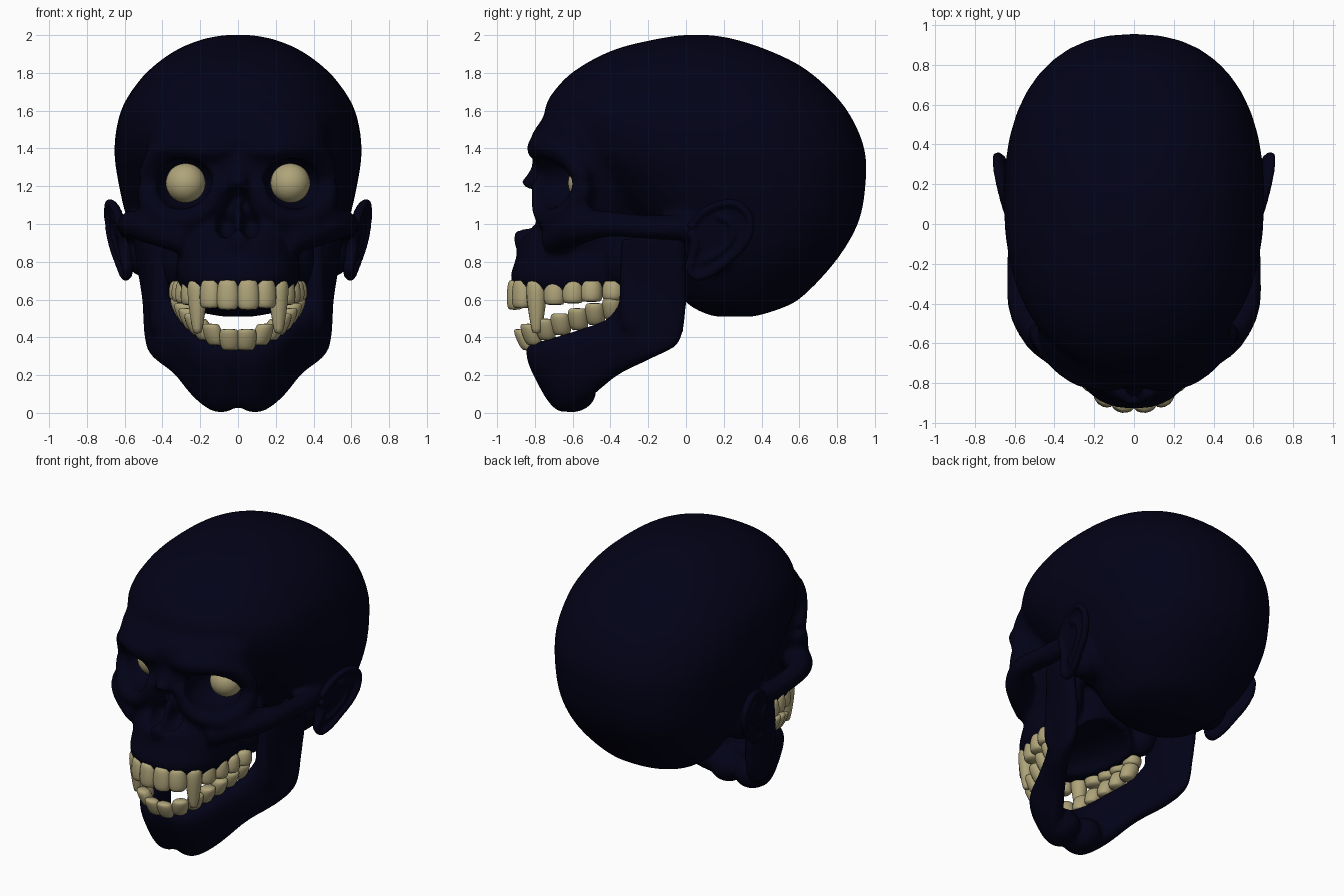
import bpy, bmesh, math
from mathutils import Vector, Matrix

if "Cube" in bpy.data.objects:
    bpy.data.objects.remove(bpy.data.objects["Cube"])


def material(name, col):
    m = bpy.data.materials.new(name)
    m.diffuse_color = (*col, 1)
    m.use_nodes = True
    m.node_tree.nodes["Principled BSDF"].inputs["Base Color"].default_value = m.diffuse_color
    return m


NAVY = material("dark navy bone", (0.0006, 0.0006, 0.0088))
IVORY = material("ivory", (0.43, 0.372, 0.195))


# ---------- helpers ----------
def spline(pts, n):
    """Smooth resampling of tuples of any length."""
    out, k = [], len(pts) - 1
    for i in range(n):
        t = i * k / (n - 1)
        j = min(int(t), k - 1)
        t -= j
        q = [pts[max(0, min(k, j + d))] for d in (-1, 0, 1, 2)]
        out.append(tuple(0.5 * (2 * b + (c - a) * t + (2 * a - 5 * b + 4 * c - d) * t * t
                                + (3 * b - a - 3 * c + d) * t ** 3) for a, b, c, d in zip(*q)))
    return out


def loft(bm, rings):
    vs = [[bm.verts.new(p) for p in r] for r in rings]
    n = len(vs[0])
    for a, b in zip(vs, vs[1:]):
        for i in range(n):
            bm.faces.new((a[i], a[(i + 1) % n], b[(i + 1) % n], b[i]))
    bm.faces.new(vs[0])
    bm.faces.new(vs[-1])


def power(v, e):
    return math.copysign(abs(v) ** (2 / e), v)


def stack(bm, rows, n, e, x=0):
    """Loft of oval slices given as (z, front y, back y, half width)."""
    rings = []
    for z, yf, yb, hw in spline(rows, n):
        rings.append([(x + hw * power(math.sin(a), e), (yf + yb) / 2 - (yb - yf) / 2 * power(math.cos(a), e), z)
                      for a in (math.tau * i / 40 for i in range(40))])
    loft(bm, rings)


def tube(bm, pts, n=20):
    """Tube through (x, y, z, radius) points."""
    p = spline(pts, n)
    rings = []
    for i, q in enumerate(p):
        t = Vector(p[min(i + 1, n - 1)][:3]) - Vector(p[max(i - 1, 0)][:3])
        m = t.to_track_quat('Z', 'Y').to_matrix()
        rings.append([Vector(q[:3]) + m @ Vector((math.cos(a), math.sin(a), 0)) * q[3]
                      for a in (math.tau * k / 12 for k in range(12))])
    loft(bm, rings)


def ball(bm, c, r, rot=0.0):
    m = Matrix.Translation(c) @ Matrix.Rotation(rot, 4, 'Y') @ Matrix.Diagonal((*r, 1))
    bmesh.ops.create_uvsphere(bm, u_segments=24, v_segments=16, radius=1, matrix=m)


def flip(pts, s):
    return [(p[0] * s, *p[1:]) for p in pts]


def make(name, bm, mat, voxel=0, smooth=0, cutter=None):
    bmesh.ops.recalc_face_normals(bm, faces=bm.faces)
    me = bpy.data.meshes.new(name)
    bm.to_mesh(me)
    bm.free()
    ob = bpy.data.objects.new(name, me)
    bpy.context.collection.objects.link(ob)
    if voxel:
        ob.modifiers.new("fuse", 'REMESH').voxel_size = voxel
    if cutter:
        b = ob.modifiers.new("cut", 'BOOLEAN')
        b.operation, b.object, b.solver = 'DIFFERENCE', cutter, 'EXACT'
        ob.modifiers.new("refuse", 'REMESH').voxel_size = voxel
    if smooth:
        s = ob.modifiers.new("soften", 'SMOOTH')
        s.factor, s.iterations = 0.5, smooth
    if ob.modifiers:
        dg = bpy.context.evaluated_depsgraph_get()
        new = bpy.data.meshes.new_from_object(ob.evaluated_get(dg))
        ob.modifiers.clear()
        ob.data = new
    ob.data.materials.clear()
    ob.data.materials.append(mat)
    ob.data.polygons.foreach_set("use_smooth", [True] * len(ob.data.polygons))
    return ob


# ---------- cutter: eye sockets, nose opening and palate ----------
bm = bmesh.new()
for s in (-1, 1):
    ball(bm, (0.285 * s, -0.68, 1.215), (0.165, 0.23, 0.135), 0.2 * s)
    ball(bm, (0.065 * s, -0.82, 0.995), (0.055, 0.16, 0.075))
    ball(bm, (0.042 * s, -0.83, 1.09), (0.035, 0.14, 0.11), -0.25 * s)
ball(bm, (0, -0.40, 0.60), (0.23, 0.40, 0.15))
cutter = make("socket_cutter", bm, NAVY, 0.015)
cutter.hide_render = True

# ---------- skull ----------
bm = bmesh.new()
# braincase
stack(bm, [(0.51, 0.15, 0.36, 0.08), (0.545, 0.06, 0.48, 0.25), (0.61, -0.02, 0.61, 0.36),
           (0.8, -0.12, 0.79, 0.5), (1.0, -0.3, 0.91, 0.58), (1.2, -0.5, 0.95, 0.63),
           (1.4, -0.7, 0.945, 0.655), (1.6, -0.75, 0.855, 0.62), (1.75, -0.66, 0.72, 0.53),
           (1.85, -0.53, 0.585, 0.43), (1.93, -0.36, 0.41, 0.31), (1.98, -0.15, 0.25, 0.18),
           (2.0, -0.02, 0.13, 0.07)], 40, 2.3)
# face core, then upper jaw
stack(bm, [(0.8, -0.84, -0.2, 0.30), (0.95, -0.82, -0.2, 0.34), (1.05, -0.79, -0.2, 0.40),
           (1.2, -0.79, -0.2, 0.45), (1.35, -0.80, -0.2, 0.48), (1.45, -0.825, -0.2, 0.48),
           (1.55, -0.765, -0.2, 0.46), (1.62, -0.72, -0.2, 0.40)], 20, 2.2)
stack(bm, [(0.62, -0.88, -0.2, 0.28), (0.66, -0.905, -0.2, 0.305), (0.72, -0.93, -0.2, 0.325),
           (0.82, -0.90, -0.2, 0.32), (0.92, -0.885, -0.2, 0.29), (0.97, -0.85, -0.2, 0.27)], 16, 2.3)
tube(bm, [(0, -0.80, 0.925, 0.05), (0, -0.86, 0.925, 0.05), (0, -0.91, 0.925, 0.04)])
# nose bridge
tube(bm, [(0, -0.74, 1.40, 0.08), (0, -0.765, 1.29, 0.055), (0, -0.80, 1.23, 0.055), (0, -0.85, 1.19, 0.045)])
for s in (-1, 1):
    # brow ridge and orbit rim
    tube(bm, flip([(0, -0.74, 1.42, 0.07), (0.15, -0.775, 1.40, 0.07), (0.3, -0.735, 1.41, 0.065),
                   (0.42, -0.63, 1.37, 0.06), (0.475, -0.55, 1.24, 0.055), (0.455, -0.58, 1.10, 0.065),
                   (0.37, -0.67, 1.03, 0.065), (0.25, -0.74, 1.03, 0.055), (0.15, -0.77, 1.10, 0.05),
                   (0.11, -0.77, 1.22, 0.05)], s), 50)
    # cheekbone and arch back to the ear
    tube(bm, flip([(0.26, -0.71, 0.91, 0.08), (0.385, -0.63, 0.96, 0.09), (0.485, -0.54, 0.99, 0.09),
                   (0.565, -0.41, 1.0, 0.07), (0.575, -0.22, 0.985, 0.065), (0.56, -0.02, 0.98, 0.07),
                   (0.53, 0.12, 0.98, 0.07)], s), 40)
    # bone around the ear canal, back end of the upper jaw
    ball(bm, (0.50 * s, 0.12, 0.90), (0.12, 0.13, 0.18))
    ball(bm, (0.31 * s, -0.30, 0.83), (0.10, 0.13, 0.19))
make("skull", bm, NAVY, 0.018, 4, cutter)
bpy.data.objects.remove(cutter)

# ---------- lower jaw: slices between a top and a bottom point ----------
half = [(0, -0.82, 0.37, 0, -0.64, 0.03, 0.06), (0.10, -0.81, 0.37, 0.10, -0.62, 0.01, 0.075),
        (0.19, -0.73, 0.39, 0.19, -0.52, 0.07, 0.075), (0.25, -0.57, 0.44, 0.31, -0.36, 0.20, 0.065),
        (0.32, -0.40, 0.51, 0.43, -0.18, 0.29, 0.06), (0.40, -0.33, 0.66, 0.465, -0.04, 0.37, 0.05),
        (0.44, -0.31, 0.84, 0.475, 0.0, 0.55, 0.045), (0.47, -0.27, 0.96, 0.50, 0.0, 0.76, 0.05),
        (0.50, -0.15, 1.0, 0.51, 0.0, 0.93, 0.05)]
path = [(-a[0], a[1], a[2], -a[3], *a[4:]) for a in half[:0:-1]] + half
path = spline(path, 81)
rings = []
for i, q in enumerate(path):
    mid = lambda k: (Vector(k[:3]) + Vector(k[3:6])) / 2
    along = mid(path[min(i + 1, 80)]) - mid(path[max(i - 1, 0)])
    up = (Vector(q[:3]) - Vector(q[3:6])) / 2
    side = along.cross(up).normalized() * q[6]
    rings.append([mid(q) + up * power(math.cos(a), 2.8) + side * power(math.sin(a), 2.4)
                  for a in (math.tau * k / 24 for k in range(24))])
bm = bmesh.new()
loft(bm, rings)
for s in (-1, 1):
    ball(bm, (0.09 * s, -0.605, 0.115), (0.12, 0.13, 0.112))  # chin bumps
    # upright front edge of the branch, right behind the last teeth
    stack(bm, [(0.42, -0.32, -0.1, 0.05), (0.50, -0.35, -0.1, 0.06), (0.7, -0.35, -0.1, 0.055),
               (0.92, -0.34, -0.1, 0.05)], 12, 3, 0.41 * s)
make("lower_jaw", bm, NAVY, 0.016, 3)


# ---------- teeth ----------
def tooth(bm, c, ang, w, d, h, taper, lean):
    """Rounded block, narrowing downward by taper, its top leaning outward."""
    g = bmesh.ops.create_uvsphere(bm, u_segments=16, v_segments=10, radius=1)["verts"]
    rot = Matrix.Rotation(ang, 3, 'Z')
    for v in g:
        x, y, z = v.co
        r = math.hypot(x, y)
        k = (r ** 0.3 / r if r > 1e-4 else 1) * (1 + taper * z)
        v.co = Vector(c) + rot @ Vector((x * k * w, y * k * d - lean * z, z * h))


def arch(name, pts, heights, taper, lean, fang=None):
    """Seven teeth a side; heights give (low, high) at front and back."""
    bm = bmesh.new()
    line = [Vector(p) for p in spline(pts, 71)]
    (l0, h0), (l1, h1) = heights
    dist = [0]
    for a, b in zip(line, line[1:]):
        dist.append(dist[-1] + (b - a).length)
    step = dist[-1] / 7
    for i in range(7):
        j = min(range(71), key=lambda k: abs(dist[k] - (i + 0.5) * step))
        p, t = line[j], line[min(j + 1, 70)] - line[max(j - 1, 0)]
        f = i / 6
        lo, hi = l0 + (l1 - l0) * f, h0 + (h1 - h0) * f
        tp, d = taper, 0.042 + 0.018 * f
        if i == fang:
            lo, tp, d = 0.42, 0.4, 0.045
        for s in (-1, 1):
            tooth(bm, (p.x * s, p.y, (lo + hi) / 2), math.atan2(t.y, t.x) * s,
                  step * (0.46 if i == fang else 0.57), d, (hi - lo) / 2, tp, lean)
    make(name, bm, IVORY)


arch("upper_teeth", [(0, -0.912), (0.12, -0.89), (0.21, -0.80), (0.265, -0.65), (0.295, -0.5), (0.31, -0.34)],
     [(0.545, 0.705), (0.595, 0.70)], -0.06, 0, 2)
arch("lower_teeth", [(0, -0.86), (0.10, -0.84), (0.18, -0.76), (0.235, -0.62), (0.27, -0.48), (0.295, -0.34)],
     [(0.33, 0.445), (0.49, 0.61)], 0.06, 0.022)

# ---------- eyes ----------
for s, side in ((-1, "right"), (1, "left")):
    bm = bmesh.new()
    bmesh.ops.create_uvsphere(bm, u_segments=32, v_segments=20, radius=0.105,
                              matrix=Matrix.Translation((0.277 * s, -0.52, 1.217)))
    make(side + "_eye", bm, IVORY)

# ---------- ears ----------
outline = [(0.02, 0.98), (0.09, 1.06), (0.18, 1.105), (0.27, 1.105), (0.335, 1.04), (0.335, 0.95),
           (0.29, 0.87), (0.21, 0.80), (0.13, 0.74), (0.06, 0.72), (0.015, 0.76)]


def ear_x(y, z):
    return 0.585 + 0.2 * y + 0.13 * (z - 0.75)


for s, side in ((-1, "right"), (1, "left")):
    bm = bmesh.new()
    edge = spline(outline, 40)
    loft(bm, [[((ear_x(y, z) + o) * s, y, z) for y, z in edge] for o in (-0.035, 0.0)])
    tube(bm, [(ear_x(y, z) * s, y, z, 0.022) for y, z in outline], 40)
    tube(bm, [(ear_x(y, z) * s, y, z, 0.018) for y, z in
              [(0.17, 1.04), (0.24, 1.0), (0.24, 0.92), (0.18, 0.85), (0.09, 0.80)]])
    tube(bm, [(ear_x(y, z) * s, y, z, 0.025) for y, z in [(0.02, 0.96), (0.05, 0.90), (0.03, 0.82), (0.015, 0.76)]])
    make(side + "_ear", bm, NAVY, 0.011, 2)
